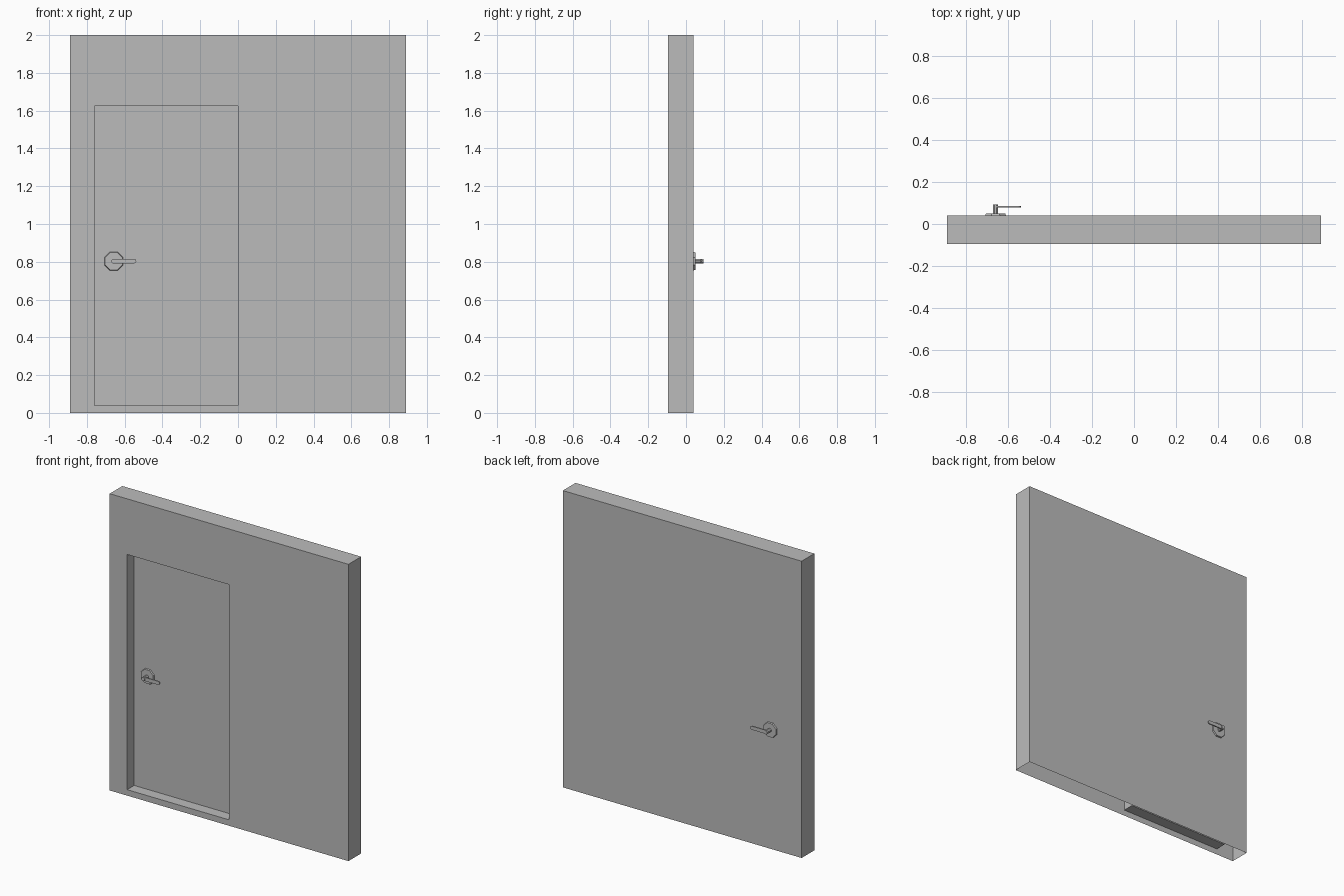
import bpy, bmesh, math
from mathutils import Matrix, Vector

cube = bpy.data.objects.get("Cube")
if cube:
    bpy.data.objects.remove(cube)

# Single plain grey
grey = bpy.data.materials.new("plain grey")
grey.use_nodes = True
colour = (0.5, 0.5, 0.5, 1)
grey.diffuse_color = colour
grey.node_tree.nodes["Principled BSDF"].inputs["Base Color"].default_value = colour


def finish(bm, name):
    mesh = bpy.data.meshes.new(name)
    bm.to_mesh(mesh)
    bm.free()
    mesh.materials.append(grey)
    obj = bpy.data.objects.new(name, mesh)
    bpy.context.collection.objects.link(obj)
    return obj


HALF_W, HEIGHT = 0.89, 2.0
FRONT, BACK, DOOR = -0.095, 0.04, -0.02
LEFT, RIGHT, SILL, HEAD = 0.0, -0.76, 0.04, 1.625

# Wall: hollow shell, open underneath, with the door recessed in the front
bm = bmesh.new()
bmesh.ops.create_cube(bm, size=1)
for v in bm.verts:
    v.co = (math.copysign(HALF_W, v.co.x),
            FRONT if v.co.y < 0 else BACK,
            HEIGHT if v.co.z > 0 else 0)
bm.normal_update()
bottom = [f for f in bm.faces if f.normal.z < -0.9]
bmesh.ops.delete(bm, geom=bottom, context='FACES_ONLY')
front = next(f for f in bm.faces if f.normal.y < -0.9)
bmesh.ops.inset_individual(bm, faces=[front], thickness=0.1)
for v in front.verts:
    v.co = (LEFT if v.co.x > 0 else RIGHT, FRONT, HEAD if v.co.z > 1 else SILL)
panel = bmesh.ops.extrude_discrete_faces(bm, faces=[front])["faces"][0]
for v in panel.verts:
    v.co.y = DOOR
bm.normal_update()
finish(bm, "wall_with_door")


# Handle pieces, set on a door face and pointing outward along side * y
HANDLE = Vector((-0.658, 0, 0.803))


def disc(name, base, side, radius, start, end, sides, tip=1.0):
    bm = bmesh.new()
    bmesh.ops.create_cone(bm, cap_ends=True, segments=sides, radius1=radius,
                          radius2=radius * tip, depth=end - start)
    turn = (Matrix.Rotation(-side * math.pi / 2, 4, 'X')
            @ Matrix.Rotation(math.pi / sides, 4, 'Z'))
    middle = HANDLE + Vector((0, base + side * (start + end) / 2, 0))
    bmesh.ops.transform(bm, matrix=Matrix.Translation(middle) @ turn, verts=bm.verts)
    finish(bm, name)


def lever(name, base, side, length, radius, start, end):
    bm = bmesh.new()
    outline = []
    for centre, first in ((length, -90), (0, 90)):
        for step in range(5):
            a = math.radians(first + step * 45)
            outline.append(bm.verts.new(HANDLE + Vector((
                centre + radius * math.cos(a), base + side * start,
                radius * math.sin(a)))))
    face = bm.faces.new(outline)
    top = bmesh.ops.extrude_face_region(bm, geom=[face])["geom"]
    for v in top:
        if isinstance(v, bmesh.types.BMVert):
            v.co.y = base + side * end
    # Restore the inner cap if the extrusion consumed it
    if len([f for f in bm.faces if len(f.verts) == 10]) < 2:
        bm.faces.new(outline)
    bmesh.ops.recalc_face_normals(bm, faces=bm.faces)
    finish(bm, name)


for label, base, side in (("back", BACK, 1), ("front", DOOR, -1)):
    disc(label + "_handle_rose", base, side, 0.053, 0, 0.009, 8, 0.94)
    disc(label + "_handle_spindle", base, side, 0.013, 0.009, 0.052, 8)
    lever(label + "_handle_lever", base, side, 0.108, 0.012, 0.038, 0.046)
